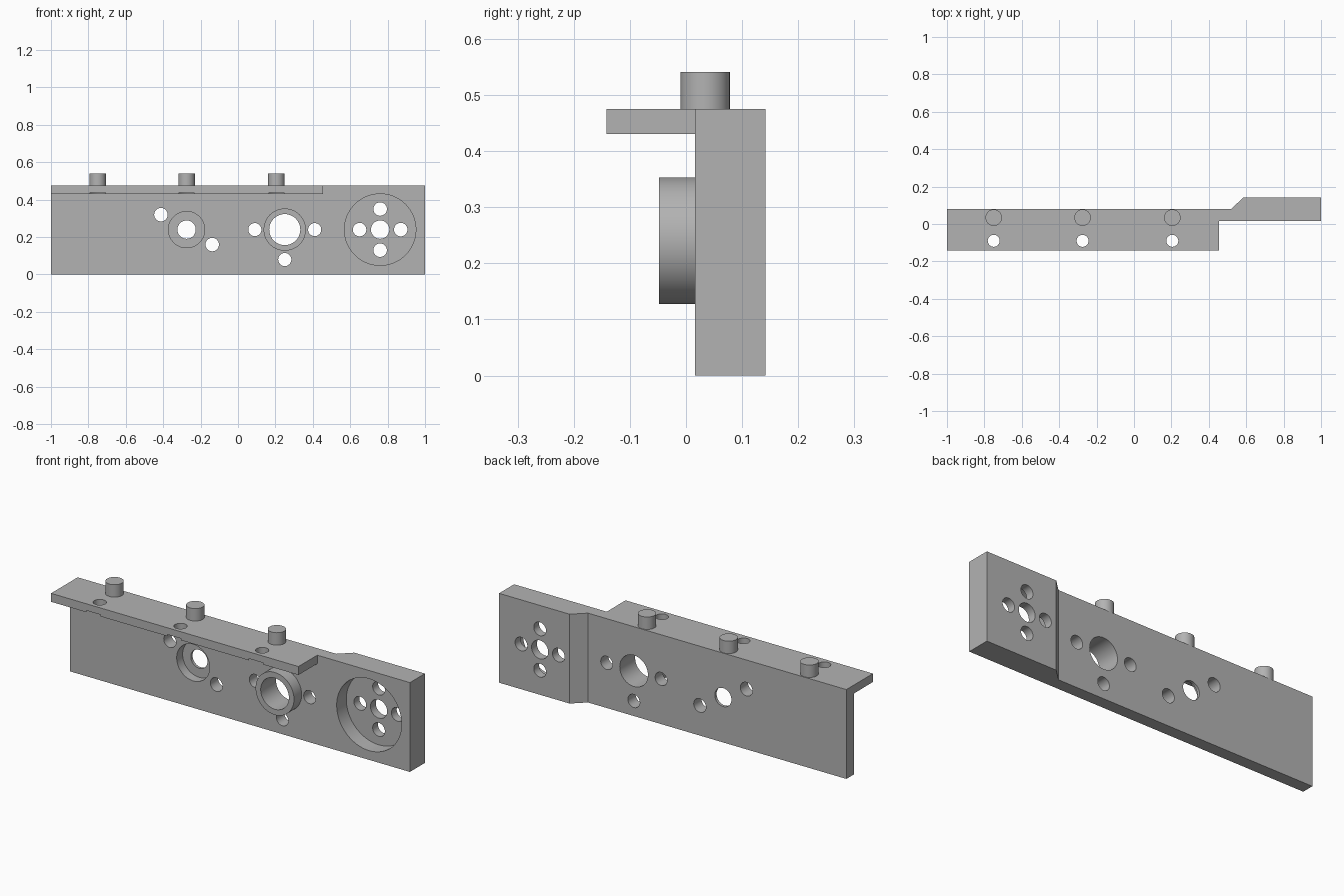
import bpy, bmesh, math
from mathutils import Matrix, Vector

if "Cube" in bpy.data.objects:
    bpy.data.objects.remove(bpy.data.objects["Cube"], do_unlink=True)

metal = bpy.data.materials.new("grey_metal")
metal.use_nodes = True
GREY = (0.45, 0.45, 0.45, 1)
metal.diffuse_color = GREY
metal.node_tree.nodes["Principled BSDF"].inputs["Base Color"].default_value = GREY


def finish(name, bm):
    mesh = bpy.data.meshes.new(name)
    bmesh.ops.recalc_face_normals(bm, faces=bm.faces)
    bm.to_mesh(mesh)
    bm.free()
    mesh.materials.append(metal)
    obj = bpy.data.objects.new(name, mesh)
    bpy.context.collection.objects.link(obj)
    return obj


def prism(name, outline, z0, z1):
    """Extrude an xy outline from z0 to z1."""
    bm = bmesh.new()
    face = bm.faces.new([bm.verts.new((x, y, z0)) for x, y in outline])
    new = bmesh.ops.extrude_face_region(bm, geom=[face])["geom"]
    bmesh.ops.translate(bm, vec=(0, 0, z1 - z0),
                        verts=[v for v in new if isinstance(v, bmesh.types.BMVert)])
    return finish(name, bm)


def cylinder(name, start, end, radius):
    """Cylinder between two points on an axis."""
    a, b = Vector(start), Vector(end)
    turn = (b - a).to_track_quat("Z", "Y").to_matrix().to_4x4()
    bm = bmesh.new()
    bmesh.ops.create_cone(bm, cap_ends=True, segments=64, radius1=radius, radius2=radius,
                          depth=(b - a).length, matrix=Matrix.Translation((a + b) / 2) @ turn)
    return finish(name, bm)


def combine(target, other, operation="DIFFERENCE"):
    """Apply a boolean and discard the helper."""
    mod = target.modifiers.new("combine", "BOOLEAN")
    mod.object, mod.operation, mod.solver = other, operation, "EXACT"
    bpy.context.view_layer.objects.active = target
    bpy.ops.object.modifier_apply(modifier=mod.name)
    bpy.data.objects.remove(other, do_unlink=True)


def bore(target, x, z, radius, y0=-0.2, y1=0.3):
    combine(target, cylinder("cutter", (x, y0, z), (x, y1, z), radius))


TOP, FRONT, BACK, THICK_BACK, MID = 0.475, 0.016, 0.081, 0.142, 0.24
FLANGE_FRONT, FLANGE_BOTTOM = -0.142, 0.43
PIN_X = (-0.75, -0.275, 0.205)

# Upright plate, thicker at the left end, with the flange along its top
bracket = prism("bracket_plate", [(-1, FRONT), (1, FRONT), (1, THICK_BACK),
                (0.585, THICK_BACK), (0.52, BACK), (-1, BACK)], 0, TOP)
flange = prism("top_flange", [(-1, FLANGE_FRONT), (0.455, FLANGE_FRONT),
               (0.455, FRONT), (-1, FRONT)], FLANGE_BOTTOM, TOP)

# Flange holes with shallow spot faces underneath
for x in PIN_X:
    combine(flange, cylinder("cutter", (x, -0.09, 0.3), (x, -0.09, 0.6), 0.032))
    combine(flange, cylinder("cutter", (x, -0.09, 0.4), (x, -0.09, FLANGE_BOTTOM + 0.009), 0.066))
combine(bracket, flange, "UNION")

# Raised collar around the large bore
combine(bracket, cylinder("collar", (0.25, -0.048, MID), (0.25, 0.05, MID), 0.113), "UNION")
bore(bracket, 0.25, MID, 0.083)
for x, z in ((0.09, MID), (0.41, MID), (0.25, 0.08)):
    bore(bracket, x, z, 0.035)

# Counterbored hole and its diagonal pair of bolt holes
bore(bracket, -0.275, MID, 0.097, y1=FRONT + 0.05)
bore(bracket, -0.275, MID, 0.049)
for side in (-1, 1):
    bore(bracket, -0.275 + side * 0.137, MID - side * 0.08, 0.036)

# Wide round pocket with a centre hole and four around it
bore(bracket, 0.76, MID, 0.191, y1=FRONT + 0.081)
bore(bracket, 0.76, MID, 0.049)
for i in range(4):
    a = i * math.pi / 2
    bore(bracket, 0.76 + 0.11 * math.cos(a), MID + 0.11 * math.sin(a), 0.036)

# Locating pins on the top edge
pins = [cylinder(f"locating_pin_{i + 1}", (x, 0.034, TOP), (x, 0.034, 0.541), 0.044)
        for i, x in enumerate(PIN_X)]

# Smooth the round walls, keep the machined edges sharp
for obj in [bracket] + pins:
    bpy.ops.object.select_all(action="DESELECT")
    obj.select_set(True)
    bpy.context.view_layer.objects.active = obj
    bpy.ops.object.shade_smooth_by_angle(angle=math.radians(30))
